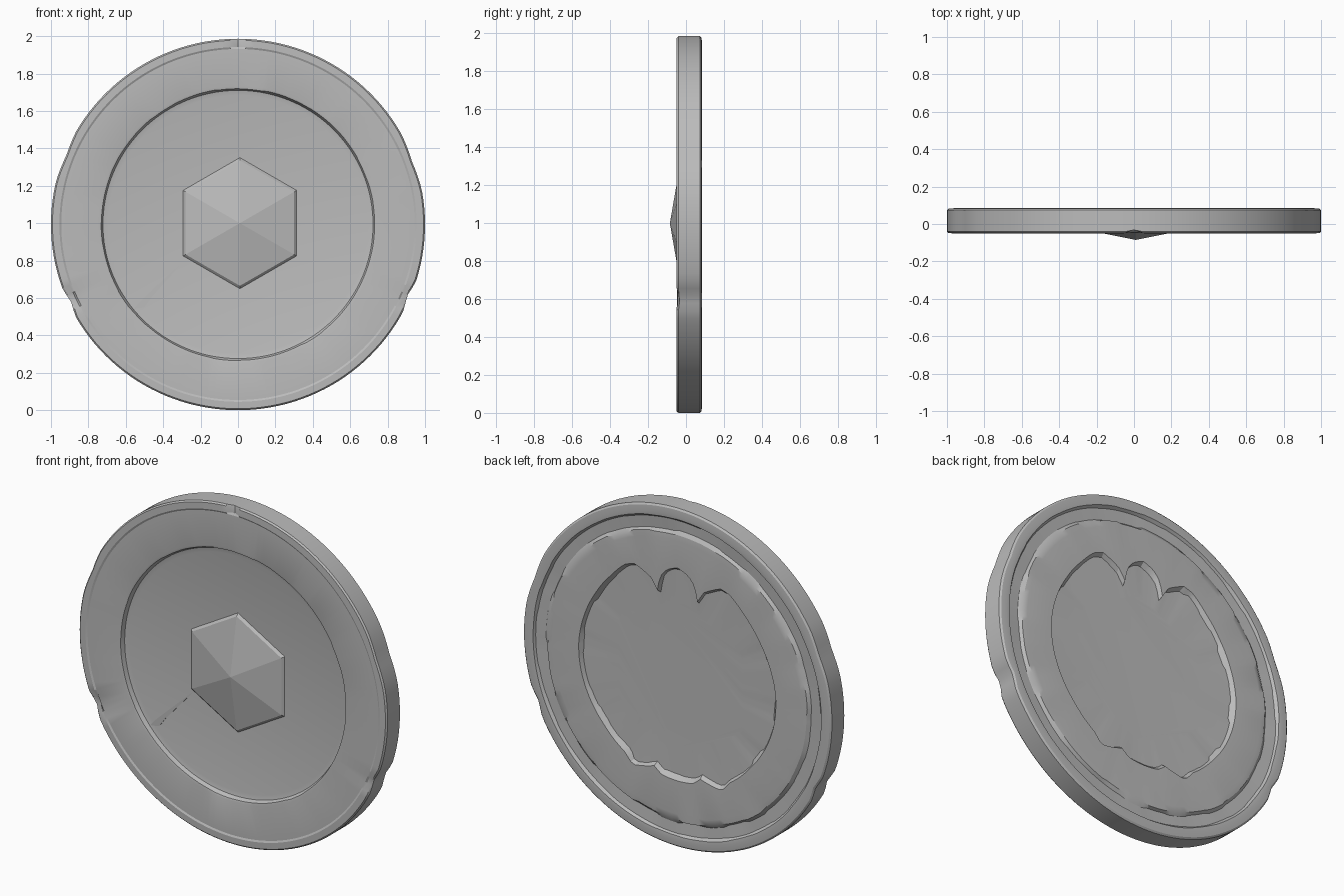
import bpy, bmesh, math, random
from math import sin, cos, pi, atan2, hypot, radians

random.seed(4)
cube = bpy.data.objects.get("Cube")
if cube:
    bpy.data.objects.remove(cube, do_unlink=True)

SEG = 144
MID = 0.993          # height of the disc centre

stone = bpy.data.materials.new("stone_grey")
stone.use_nodes = True
GREY = (0.5, 0.5, 0.5, 1)
stone.diffuse_color = GREY
stone.node_tree.nodes["Principled BSDF"].inputs["Base Color"].default_value = GREY


def finish(bm, name, angle=25):
    bmesh.ops.recalc_face_normals(bm, faces=bm.faces[:])
    mesh = bpy.data.meshes.new(name)
    bm.to_mesh(mesh)
    bm.free()
    mesh.materials.append(stone)
    obj = bpy.data.objects.new(name, mesh)
    bpy.context.collection.objects.link(obj)
    bpy.ops.object.select_all(action='DESELECT')
    obj.select_set(True)
    bpy.context.view_layer.objects.active = obj
    bpy.ops.object.shade_smooth_by_angle(angle=radians(angle))
    return obj


def bridge(bm, a, b):
    n = len(a)
    for i in range(n):
        bm.faces.new((a[i], a[(i + 1) % n], b[(i + 1) % n], b[i]))


# Lobed outline of the sunken back panel: one half, mirrored across x
half = [(0, .65), (.07, .62), (.11, .57), (.13, .48), (.16, .54), (.28, .60),
        (.34, .58), (.43, .49), (.53, .36), (.60, .22), (.64, .04), (.63, -.1),
        (.58, -.25), (.48, -.40), (.34, -.53), (.29, -.59), (.15, -.56),
        (.10, -.60), (0, -.61)]
polar = [(atan2(x, z), hypot(x, z)) for x, z in half]


def lobed(t):
    """Outline radius at angle t, measured from +x towards +z."""
    a = abs((pi / 2 - t + pi) % (2 * pi) - pi)
    for (a0, r0), (a1, r1) in zip(polar, polar[1:]):
        if a <= a1:
            return r0 + (r1 - r0) * (a - a0) / (a1 - a0)
    return polar[-1][1]


def hexagonal(t):
    return 0.4 / cos((t + pi / 6) % (pi / 3) - pi / 6)


# Chips on the edge: angle, half width, depth (degrees)
edge_chips = [(-23, 5, .018), (20, 9, .010), (158, 8, .010), (205, 5, .015)]
front_chips = [(90, 2.6, .02), (-24, 3, .02), (204, 4, .025)]


def chip(t, chips):
    total = 0
    for a, w, d in chips:
        off = abs((math.degrees(t) - a + 180) % 360 - 180)
        total += d * max(0, 1 - off / w)
    return total


def ring(bm, radius, y, wobble=0.0, edge=False, nick=0.0):
    verts, drift = [], 0.0
    for i in range(SEG):
        t = 2 * pi * i / SEG
        r = radius(t) if callable(radius) else radius
        if i % 4 == 0:
            drift = random.uniform(-wobble, wobble)
        r += drift
        if edge:
            r -= chip(t, edge_chips)
        c = nick * chip(t, front_chips)
        verts.append(bm.verts.new((r * cos(t), y + c + drift * .3, MID + r * .993 * sin(t))))
    return verts


# Disc: rings from the front floor, around the edge, to the back floor
bm = bmesh.new()
rings = [
    ring(bm, .695, -.014),
    ring(bm, .722, -.020),
    ring(bm, .732, -.044, .002),
    ring(bm, .745, -.047, .002),
    ring(bm, .945, -.045),
    ring(bm, .955, -.050, nick=1),
    ring(bm, .992, -.049, edge=True, nick=1),
    ring(bm, 1.0, -.040, edge=True, nick=.4),
    ring(bm, 1.0, .074, edge=True),
    ring(bm, .990, .082, edge=True),
    ring(bm, .955, .085),
    ring(bm, .935, .083, .003),
    ring(bm, .925, .068, .003),
    ring(bm, .860, .064, .006),
    ring(bm, .842, .080, .006),
    ring(bm, .810, .083, .003),
    ring(bm, lobed, .081),
    ring(bm, lambda t: lobed(t) - .018, .056, .008),
    ring(bm, hexagonal, .052),
]
for a, b in zip(rings, rings[1:]):
    bridge(bm, a, b)
bm.faces.new(rings[0])
bm.faces.new(rings[-1])
finish(bm, "disc")

# Faceted gem in the middle of the front
bm = bmesh.new()


def hex_ring(r, y):
    return [bm.verts.new((.01 + r * sin(k * pi / 3), y, 1.0 + r * cos(k * pi / 3)))
            for k in range(6)]


base, girdle = hex_ring(.355, -.010), hex_ring(.335, -.027)
bridge(bm, base, girdle)
tip = bm.verts.new((.01, -.085, 1.0))
for k in range(6):
    bm.faces.new((girdle[k], girdle[(k + 1) % 6], tip))
bm.faces.new(base)
finish(bm, "gem", 5)

# Thin scratch running from the gem to the border
bm = bmesh.new()
path = [(-.265, .825), (-.46, .605), (-.50, .55), (-.56, .54), (-.515, .59)]
low = [bm.verts.new((x, -.012, z)) for x, z in path]
high = [bm.verts.new((x, -.018, z)) for x, z in path]
bridge(bm, low, high)
bm.faces.new(low)
bm.faces.new(high)
finish(bm, "scratch", 5)
